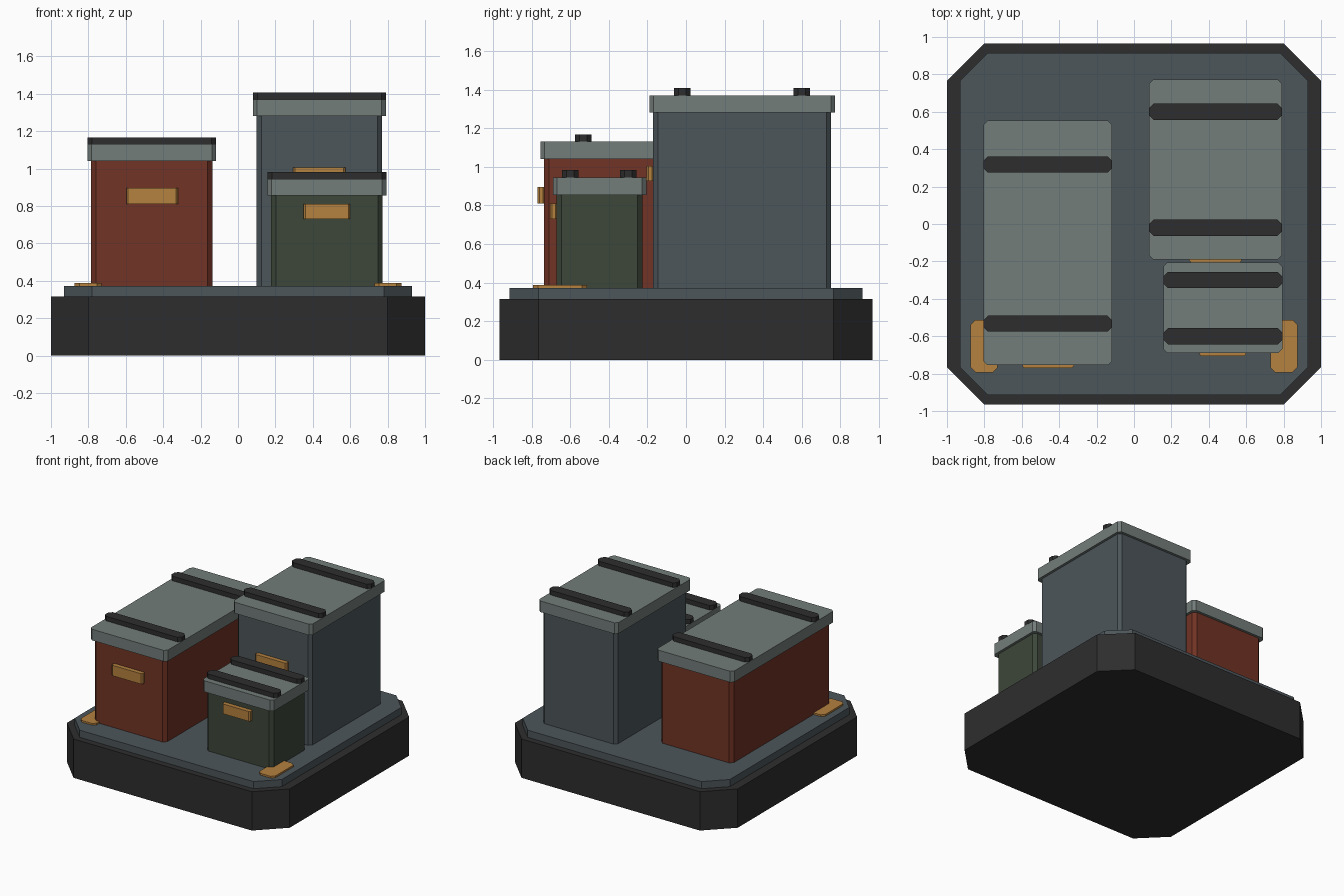
import bpy
import bmesh

cube = bpy.data.objects.get("Cube")
if cube:
    bpy.data.objects.remove(cube, do_unlink=True)


def material(name, rgb):
    mat = bpy.data.materials.new(name)
    mat.use_nodes = True
    colour = (*rgb, 1.0)
    mat.diffuse_color = colour
    mat.node_tree.nodes["Principled BSDF"].inputs["Base Color"].default_value = colour
    return mat


charcoal = material("charcoal", (0.027, 0.027, 0.028))
slate = material("slate grey", (0.073, 0.092, 0.102))
lid_grey = material("pale grey", (0.17, 0.205, 0.195))
rust = material("rust red", (0.165, 0.033, 0.018))
olive = material("dark green", (0.047, 0.063, 0.042))
amber = material("amber", (0.46, 0.22, 0.05))


def block(name, x, y, z, chamfer, mat):
    """Upright block with its four vertical corners cut off."""
    (x0, x1), (y0, y1), (z0, z1), c = x, y, z, chamfer
    outline = [(x0 + c, y0), (x1 - c, y0), (x1, y0 + c), (x1, y1 - c),
               (x1 - c, y1), (x0 + c, y1), (x0, y1 - c), (x0, y0 + c)]
    bm = bmesh.new()
    base = bm.faces.new([bm.verts.new((px, py, z0)) for px, py in outline])
    top = bmesh.ops.extrude_face_region(bm, geom=[base], use_keep_orig=True)["geom"]
    bmesh.ops.translate(bm, vec=(0, 0, z1 - z0),
                        verts=[v for v in top if isinstance(v, bmesh.types.BMVert)])
    bmesh.ops.recalc_face_normals(bm, faces=bm.faces)
    mesh = bpy.data.meshes.new(name)
    bm.to_mesh(mesh)
    bm.free()
    mesh.materials.append(mat)
    obj = bpy.data.objects.new(name, mesh)
    bpy.context.collection.objects.link(obj)
    return obj


DECK = 0.373


def crate(name, x, y, lid_z, straps, label_x, label_z, mat):
    """Crate body, overhanging lid, two straps and a front label; x, y give the lid."""
    lid_top = lid_z + 0.09
    inset = 0.02
    body_y = (y[0] + inset, y[1] - inset)
    block(name + "_body", (x[0] + inset, x[1] - inset), body_y,
          (DECK, lid_z), 0.025, mat)
    block(name + "_lid", x, y, (lid_z, lid_top), 0.022, lid_grey)
    for i, sy in enumerate(straps):
        block(f"{name}_strap_{i + 1}", x, (sy - 0.043, sy + 0.043),
              (lid_top, lid_top + 0.037), 0.024, charcoal)
    block(name + "_label", label_x, (body_y[0] - 0.035, body_y[0] + 0.005),
          label_z, 0.01, amber)


# Platform
block("base", (-1, 1), (-0.965, 0.965), (0, 0.315), 0.2, charcoal)
block("deck", (-0.93, 0.93), (-0.915, 0.915), (0.315, DECK), 0.15, slate)

# Crates
crate("red_crate", (-0.805, -0.117), (-0.755, 0.553), 1.04, (0.318, -0.533),
      (-0.597, -0.322), (0.81, 0.895), rust)
crate("tall_crate", (0.08, 0.79), (-0.19, 0.772), 1.28, (0.6, -0.02),
      (0.295, 0.575), (0.925, 1.005), slate)
crate("small_crate", (0.157, 0.793), (-0.69, -0.205), 0.855, (-0.3, -0.6),
      (0.35, 0.6), (0.73, 0.81), olive)

# Corner plates on the deck
for side, sign in (("left", 1), ("right", -1)):
    xs = sorted((sign * 0.73, sign * 0.873))
    block(side + "_corner_plate", xs, (-0.793, -0.513), (DECK, 0.387), 0.025, amber)
